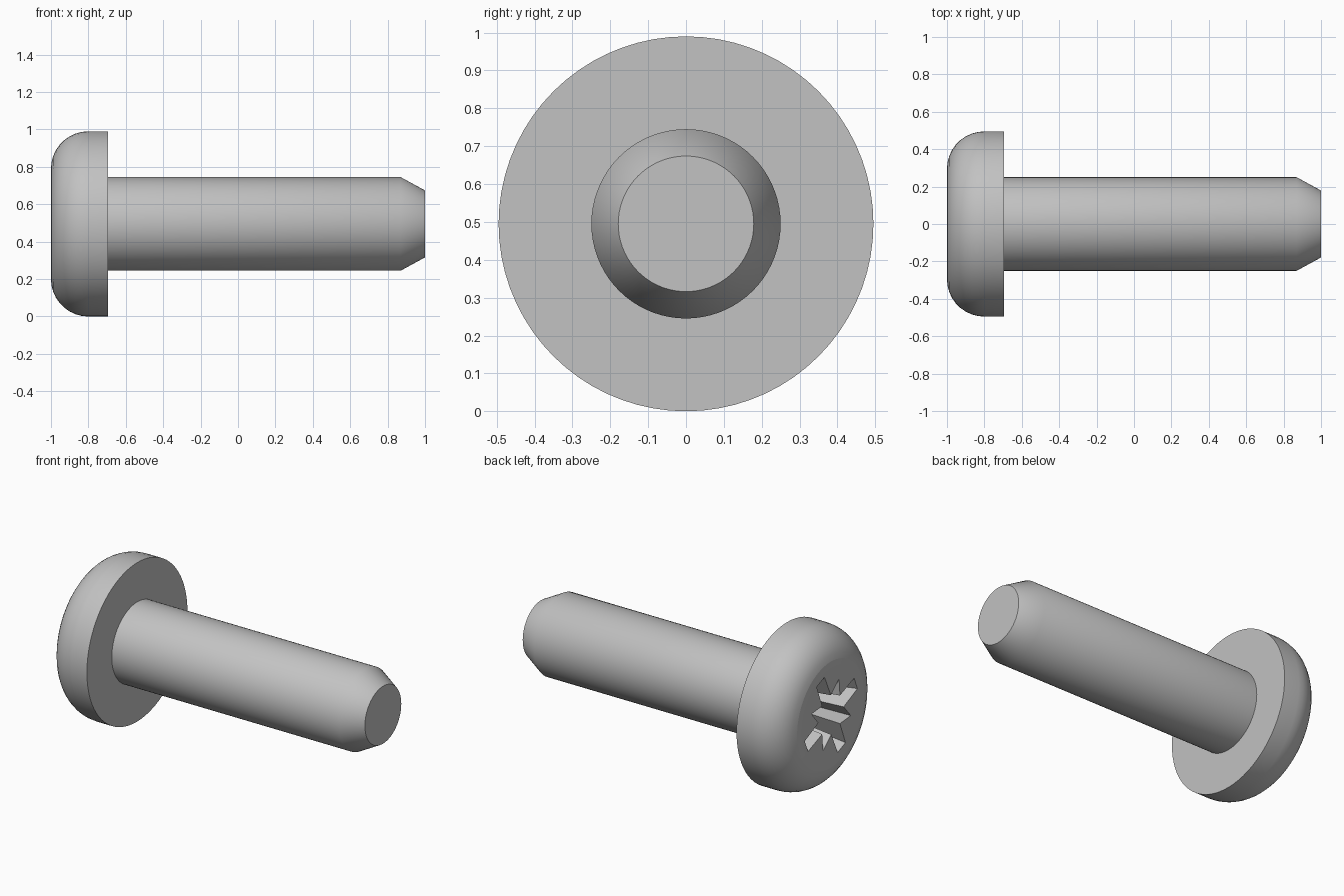
import bpy, bmesh
from math import sin, cos, pi, radians, atan2, hypot

if "Cube" in bpy.data.objects:
    bpy.data.objects.remove(bpy.data.objects["Cube"], do_unlink=True)

AXIS_Z = 0.495
HEAD_R, ROUND_R = 0.495, 0.2
SEGMENTS = 72

steel = bpy.data.materials.new("steel_grey")
steel.use_nodes = True
steel.diffuse_color = (0.54, 0.54, 0.54, 1)
steel.node_tree.nodes["Principled BSDF"].inputs["Base Color"].default_value = steel.diffuse_color


def ring(bm, x, outline):
    """Closed ring of vertices at x from (radius, angle) pairs."""
    return [bm.verts.new((x, r * cos(a), AXIS_Z + r * sin(a))) for r, a in outline]


def circle(r):
    return [(r, 2 * pi * i / SEGMENTS) for i in range(SEGMENTS)]


def loft(name, sections, cap_start=True):
    """Skin a row of (x, outline) sections and cap the ends."""
    bm = bmesh.new()
    rings = [ring(bm, x, outline) for x, outline in sections]
    for a, b in zip(rings, rings[1:]):
        for i in range(len(a)):
            j = (i + 1) % len(a)
            bm.faces.new((a[i], a[j], b[j], b[i]))
    if cap_start:
        bm.faces.new(rings[0][::-1])
    bm.faces.new(rings[-1])
    bmesh.ops.recalc_face_normals(bm, faces=bm.faces)
    mesh = bpy.data.meshes.new(name)
    bm.to_mesh(mesh)
    bm.free()
    mesh.materials.append(steel)
    obj = bpy.data.objects.new(name, mesh)
    bpy.context.collection.objects.link(obj)
    return obj


def activate(obj):
    bpy.ops.object.select_all(action='DESELECT')
    obj.select_set(True)
    bpy.context.view_layer.objects.active = obj


def smooth(obj):
    """Smooth the round sides, keep the end faces flat."""
    activate(obj)
    bpy.ops.object.shade_smooth_by_angle(angle=radians(30))
    for p in obj.data.polygons:
        if abs(p.normal.x) > 0.995:
            p.use_smooth = False


def star(scale):
    """Four blunt wings with four pointed notches between them."""
    points = []
    for k in range(4):
        wing = radians(67 + 90 * k)
        for u, v in ((0.265, -0.042), (0.265, 0.042), (0.115, 0.046)):
            points.append((hypot(u, v) * scale, wing + atan2(v, u)))
        points.append((0.21 * scale, wing + pi / 4))
        points.append((hypot(0.115, 0.046) * scale, wing + pi / 2 - atan2(0.046, 0.115)))
    return points


# Head with a rounded outer edge
steps = 9
profile = []
for i in range(steps + 1):
    t = pi / 2 * i / steps
    profile.append((-1 + ROUND_R * (1 - cos(t)), circle(HEAD_R - ROUND_R + ROUND_R * sin(t))))
head = loft("head", profile + [(-0.695, circle(HEAD_R))])

# Tapered driver recess cut into the head
cutter = loft("recess_cutter", [(-1.03, star(1.02)), (-0.8, star(0.84))])
cutter.hide_render = True
cut = head.modifiers.new("recess", 'BOOLEAN')
cut.operation = 'DIFFERENCE'
cut.solver = 'EXACT'
cut.object = cutter
activate(head)
bpy.ops.object.modifier_apply(modifier=cut.name)
bpy.data.objects.remove(cutter, do_unlink=True)
smooth(head)

# Shank with a chamfered tip
shank = loft("shank", [(-0.695, circle(0.25)), (0.87, circle(0.25)), (1, circle(0.179))],
             cap_start=False)
smooth(shank)
